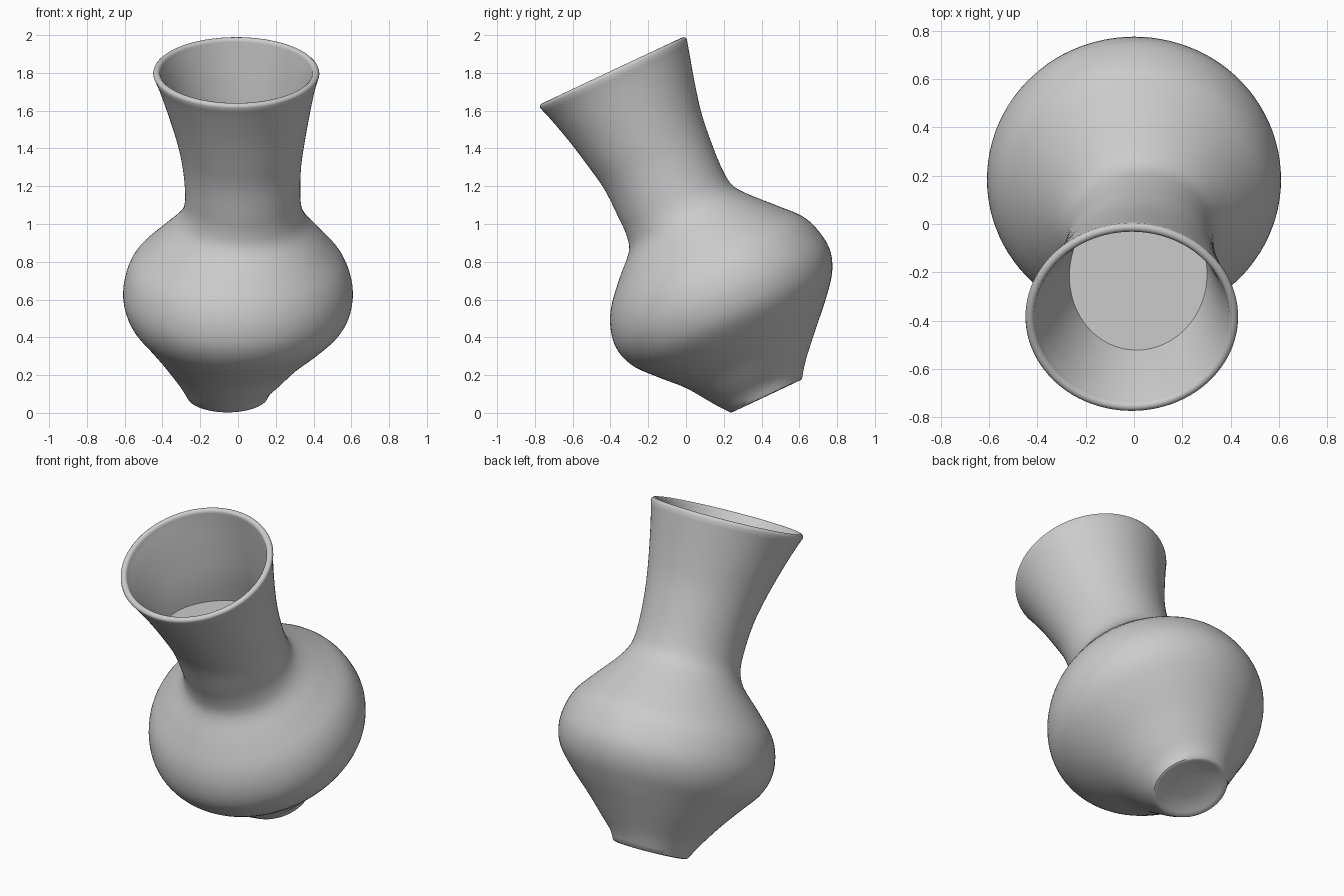
import bpy, bmesh, math

if "Cube" in bpy.data.objects:
    bpy.data.objects.remove(bpy.data.objects["Cube"])

# Leaning axis of the vase: starts at the foot, tips towards the front
FOOT_Y, FOOT_Z = 0.42, 0.09
S, C = 0.426, 0.905
SEG = 96
FLOOR_Z = 1.38          # level of the closed bottom inside the neck
WALL = 0.042

# Sections: height along axis, front reach, back reach, x centre, x half width
ROWS = [
    (0.00, 0.205, 0.215, -0.055, 0.215), (0.05, 0.245, 0.250, -0.055, 0.240),
    (0.10, 0.280, 0.292, -0.045, 0.280), (0.22, 0.365, 0.405, -0.030, 0.380),
    (0.33, 0.470, 0.510, -0.010, 0.480), (0.44, 0.565, 0.598, 0.000, 0.570),
    (0.55, 0.605, 0.638, 0.000, 0.606), (0.66, 0.593, 0.629, 0.000, 0.600),
    (0.77, 0.540, 0.587, 0.000, 0.557), (0.89, 0.435, 0.480, 0.010, 0.455),
    (1.00, 0.327, 0.377, 0.020, 0.355), (1.08, 0.303, 0.318, 0.025, 0.315),
    (1.18, 0.301, 0.305, 0.025, 0.305), (1.35, 0.305, 0.314, 0.020, 0.315),
    (1.50, 0.331, 0.332, 0.015, 0.340), (1.66, 0.365, 0.368, 0.005, 0.376),
    (1.81, 0.405, 0.408, -0.005, 0.415), (1.90, 0.434, 0.432, -0.010, 0.445),
]


def section(t):
    """Smoothly interpolated section at height t (cubic Hermite)."""
    n = len(ROWS)
    i = 0
    while i < n - 2 and t > ROWS[i + 1][0]:
        i += 1
    p0, p1, p2, p3 = (ROWS[min(max(k, 0), n - 1)] for k in (i - 1, i, i + 1, i + 2))
    h = p2[0] - p1[0]
    u = min(max((t - p1[0]) / h, 0), 1)
    out = []
    for k in range(1, 5):
        m1 = (p2[k] - p0[k]) / (p2[0] - p0[0]) * h
        m2 = (p3[k] - p1[k]) / (p3[0] - p1[0]) * h
        out.append((2*u**3 - 3*u**2 + 1) * p1[k] + (u**3 - 2*u**2 + u) * m1
                   + (3*u**2 - 2*u**3) * p2[k] + (u**3 - u**2) * m2)
    return out


def point(t, a, inset=0.0, scale=1.0, lift=0.0):
    """Point on the section at height t and angle a, in world space."""
    front, back, cx, hw = section(t)
    r = (back - front) / 2 + ((front + back) / 2 - inset) * scale * math.sin(a)
    x = cx + (hw - inset) * scale * math.cos(a)
    t += lift
    return (x, FOOT_Y + C * r - S * t, FOOT_Z + S * r + C * t)


def inner_end(a):
    """Height along the axis where the inner wall meets the level floor."""
    t = 1.4
    for _ in range(6):
        t += (FLOOR_Z - point(t, a, WALL)[2]) / C
    return t


angles = [2 * math.pi * i / SEG for i in range(SEG)]
rings = []
# underside, slightly hollow with a rounded edge
for scale, lift in ((0.35, 0.02), (0.65, 0.016), (0.85, 0.002), (0.95, -0.004)):
    rings.append([point(0, a, 0, scale, lift) for a in angles])
# outer wall
for i in range(71):
    rings.append([point(1.885 * i / 70, a) for a in angles])
# rounded lip
for k in range(1, 6):
    w = math.pi * k / 6
    rings.append([point(1.885, a, 0.019 * (1 - math.cos(w)), 1, 0.019 * math.sin(w))
                  for a in angles])
# inner wall down to the floor
ends = [inner_end(a) for a in angles]
for i in range(21):
    u = i / 20
    rings.append([point(1.885 + (e - 1.885) * u, a, 0.038 + (WALL - 0.038) * u)
                  for a, e in zip(angles, ends)])
# floor
rim = rings[-1]
mid = [sum(p[k] for p in rim) / SEG for k in range(3)]
for f in (0.75, 0.4):
    rings.append([tuple(mid[k] + (p[k] - mid[k]) * f for k in range(3)) for p in rim])

bm = bmesh.new()
loops = [[bm.verts.new(p) for p in ring] for ring in rings]
for lo, hi in zip(loops, loops[1:]):
    for i in range(SEG):
        j = (i + 1) % SEG
        bm.faces.new((lo[i], lo[j], hi[j], hi[i]))
bm.faces.new(loops[0][::-1])
bm.faces.new(loops[-1])
bmesh.ops.recalc_face_normals(bm, faces=bm.faces)

mesh = bpy.data.meshes.new("leaning_vase")
bm.to_mesh(mesh)
bm.free()
vase = bpy.data.objects.new("leaning_vase", mesh)
bpy.context.collection.objects.link(vase)
bpy.context.view_layer.objects.active = vase
vase.select_set(True)
bpy.ops.object.shade_smooth_by_angle(angle=math.radians(40))
